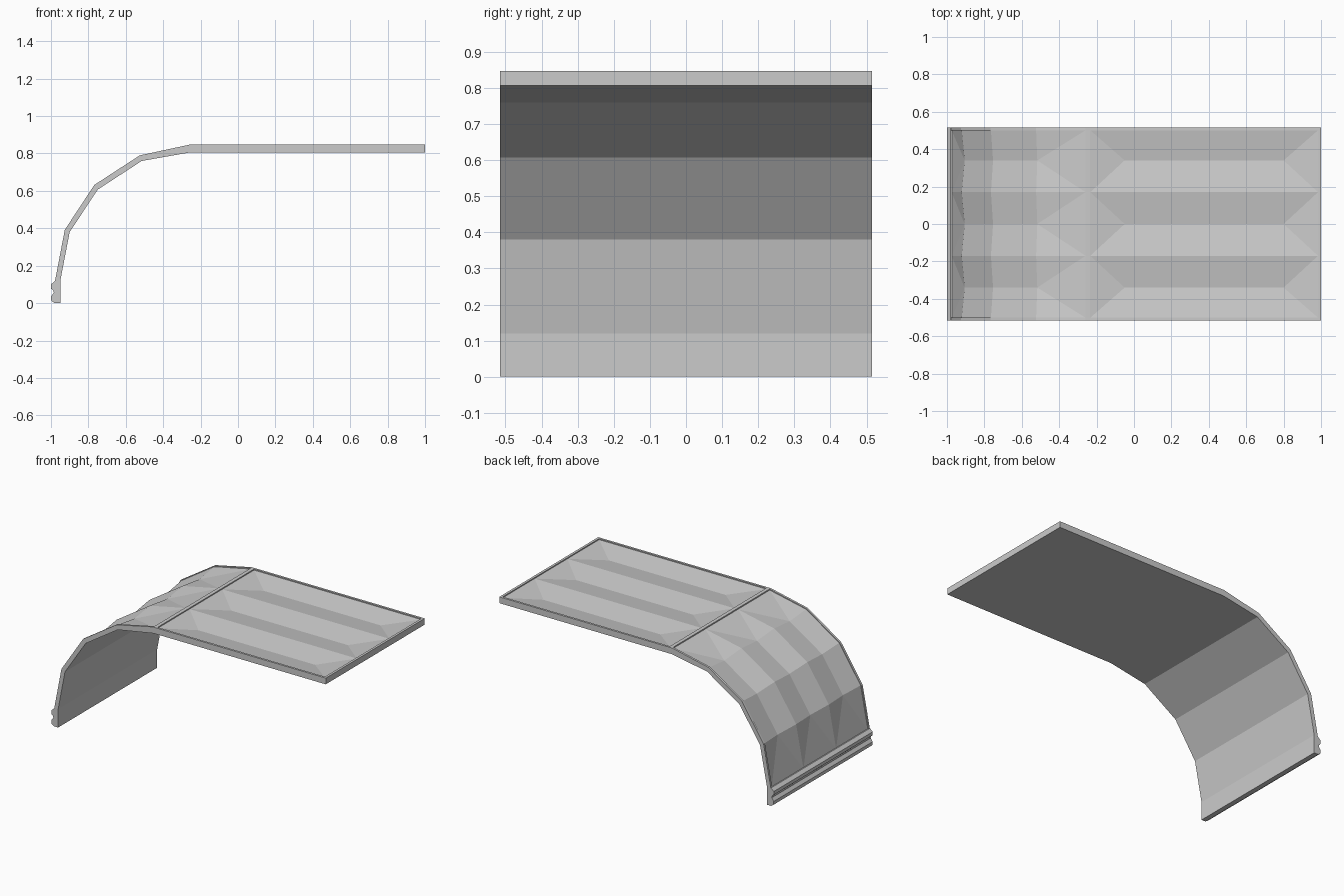
import bpy, bmesh
from mathutils import Vector

if "Cube" in bpy.data.objects:
    bpy.data.objects.remove(bpy.data.objects["Cube"])

HALF = 0.515          # half of the full width
RAIL = 0.014          # width of the edge lip
LIP, VALLEY = 0.17, 0.8   # depths as shares of the shell thickness

grey = bpy.data.materials.new("plain grey")
grey.use_nodes = True
grey.diffuse_color = (0.6, 0.6, 0.6, 1)
grey.node_tree.nodes["Principled BSDF"].inputs["Base Color"].default_value = (0.6, 0.6, 0.6, 1)

# Outer and inner side profiles, paired from the foot up to the free end
outer = [(-0.98, 0.11), (-0.926, 0.392), (-0.768, 0.632), (-0.525, 0.79), (-0.26, 0.847), (1, 0.847)]
inner = [(-0.95, 0.12), (-0.9, 0.38), (-0.75, 0.607), (-0.515, 0.76), (-0.255, 0.806), (1, 0.806)]
foot = [(-0.95, 0), (-0.98, 0), (-0.998, 0.012), (-1, 0.035), (-0.985, 0.055),
        (-0.988, 0.068), (-1, 0.078), (-1, 0.1), (-0.98, 0.118), (-0.95, 0.12)]


def finish(bm, name, fix=True):
    if fix:
        bmesh.ops.recalc_face_normals(bm, faces=bm.faces)
    mesh = bpy.data.meshes.new(name)
    bm.to_mesh(mesh)
    bm.free()
    mesh.materials.append(grey)
    obj = bpy.data.objects.new(name, mesh)
    bpy.context.collection.objects.link(obj)
    return obj


def extrude(name, profiles, y0, y1):
    """Solid made of side profiles swept across the width."""
    bm = bmesh.new()
    for profile in profiles:
        a = [bm.verts.new((x, y0, z)) for x, z in profile]
        b = [bm.verts.new((x, y1, z)) for x, z in profile]
        bm.faces.new(a)
        bm.faces.new(b[::-1])
        for i in range(len(a)):
            j = (i + 1) % len(a)
            bm.faces.new((a[i], b[i], b[j], a[j]))
    return finish(bm, name)


def pan(name, tops, bottoms):
    """Sunken panel with three valleys that rise to the lip at both ends."""
    edge = HALF - RAIL
    cols = [-edge, -0.34, -0.17, 0, 0.17, 0.34, edge]
    bm = bmesh.new()
    rows = []
    last = len(tops) - 1
    for r, (top, low) in enumerate(zip(tops, bottoms)):
        row = []
        for c, y in enumerate(cols):
            depth = VALLEY if c % 2 and 0 < r < last else LIP
            x, z = Vector(top).lerp(Vector(low), depth)
            row.append(bm.verts.new((x, y, z)))
        rows.append(row)
    for r in range(1, last - 1):
        for c in range(len(cols) - 1):
            a, b = rows[r], rows[r + 1]
            bm.faces.new((a[c], b[c], b[c + 1], a[c + 1]))
    for end, near, flip in ((rows[0], rows[1], 1), (rows[last], rows[last - 1], -1)):
        for c in range(1, len(cols), 2):
            for tri in ((end[c - 1], near[c], end[c + 1]),
                        (end[c - 1], near[c - 1], near[c]),
                        (end[c + 1], near[c], near[c + 1])):
                bm.faces.new(tri[::flip])
    for v in [v for v in bm.verts if not v.link_faces]:
        bm.verts.remove(v)
    bmesh.ops.recalc_face_normals(bm, faces=bm.faces)
    if sum(f.normal.z for f in bm.faces) < 0:
        bmesh.ops.reverse_faces(bm, faces=bm.faces)
    return finish(bm, name, False)


# Side lips following the whole profile
rail_profile = outer + inner[::-1]
extrude("front_side_lip", [rail_profile], -HALF, -HALF + RAIL)
extrude("back_side_lip", [rail_profile], HALF - RAIL, HALF)

# Cross lips and the beaded foot
extrude("foot_bead", [foot], -HALF, HALF)
extrude("end_lip", [[(0.984, 0.806), (1, 0.806), (1, 0.847), (0.984, 0.847)]], -HALF, HALF)
extrude("middle_lip", [[(-0.258, 0.807), (-0.234, 0.807), (-0.234, 0.847), (-0.258, 0.847)]], -HALF, HALF)

# Underside skin
bm = bmesh.new()
strip = [[bm.verts.new((x, y, z)) for y in (-HALF, HALF)] for x, z in inner]
for a, b in zip(strip, strip[1:]):
    bm.faces.new((a[0], a[1], b[1], b[0]))
finish(bm, "underside", False)

# Sunken ribbed panels
pan("curved_panel", outer[:5], inner[:5])
stations = (-0.234, -0.05, 0.8, 0.984)
pan("flat_panel", [(x, 0.847) for x in stations], [(x, 0.806) for x in stations])
